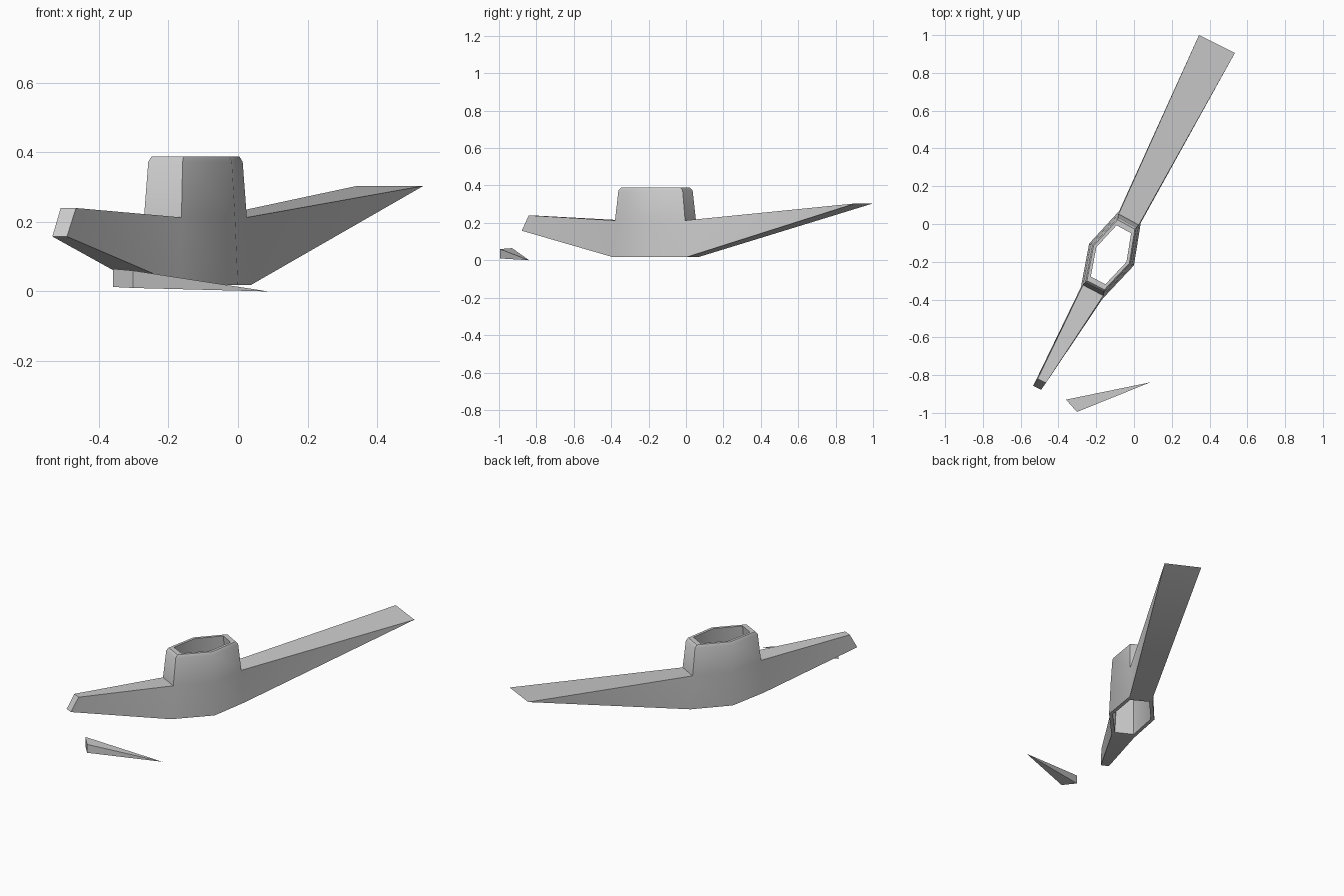
import bpy, bmesh, math
from mathutils import Vector

cube = bpy.data.objects.get("Cube")
if cube:
    bpy.data.objects.remove(cube, do_unlink=True)

steel = bpy.data.materials.new("grey steel")
steel.use_nodes = True
GREY = (0.6, 0.6, 0.6, 1)
steel.diffuse_color = GREY
steel.node_tree.nodes["Principled BSDF"].inputs["Base Color"].default_value = GREY


def finish(bm, name):
    bmesh.ops.recalc_face_normals(bm, faces=bm.faces)
    mesh = bpy.data.meshes.new(name)
    bm.to_mesh(mesh)
    bm.free()
    obj = bpy.data.objects.new(name, mesh)
    bpy.context.collection.objects.link(obj)
    mesh.materials.append(steel)
    bpy.ops.object.select_all(action='DESELECT')
    obj.select_set(True)
    bpy.context.view_layer.objects.active = obj
    bpy.ops.object.shade_smooth_by_angle(angle=math.radians(40))
    return obj


# Pick head: a tapered hexagonal socket with a hollow eye
hexagon = [Vector(p) for p in ((-0.08, 0.06), (0.03, 0), (-0.005, -0.217),
                               (-0.164, -0.386), (-0.275, -0.328), (-0.233, -0.106))]
centre = sum(hexagon, Vector((0, 0))) / 6
bm = bmesh.new()


def ring(scale, z):
    return [bm.verts.new((*(centre + (p - centre) * scale), z)) for p in hexagon]


def bridge(a, b, skip=()):
    for i in range(6):
        if i not in skip:
            j = (i + 1) % 6
            bm.faces.new((a[i], a[j], b[j], b[i]))


base = ring(1.04, 0.018)
shoulder = ring(0.97, 0.213)
collar = ring(0.89, 0.373)
rim = ring(0.83, 0.388)
eye_top = ring(0.70, 0.388)
eye_base = ring(0.87, 0.018)
bridge(base, shoulder, skip=(0, 3))     # both blades grow out of the end sides
bridge(shoulder, collar)
bridge(collar, rim)
bridge(rim, eye_top)
bridge(eye_top, eye_base)
bridge(eye_base, base)

# Broad blade, thinning to a chisel edge
edge_a = bm.verts.new((0.344, 1.0, 0.304))
edge_b = bm.verts.new((0.534, 0.905, 0.304))
bm.faces.new((shoulder[0], shoulder[1], edge_b, edge_a))
bm.faces.new((base[0], base[1], edge_b, edge_a))
bm.faces.new((base[0], shoulder[0], edge_a))
bm.faces.new((base[1], shoulder[1], edge_b))

# Narrow blade with a blunt slanted end
tip = [bm.verts.new(p) for p in ((-0.466, -0.841, 0.24), (-0.51, -0.82, 0.24),
                                 (-0.534, -0.857, 0.158), (-0.492, -0.878, 0.158))]
root = [shoulder[3], shoulder[4], base[4], base[3]]
for i in range(4):
    j = (i + 1) % 4
    bm.faces.new((root[i], root[j], tip[j], tip[i]))
bm.faces.new(tip)
finish(bm, "pick_head")

# Loose wedge, tapering to a point
bm = bmesh.new()
butt = [bm.verts.new(p) for p in ((-0.36, -0.93, 0.065), (-0.302, -0.995, 0.06),
                                  (-0.302, -0.995, 0.01), (-0.36, -0.93, 0.013))]
point = bm.verts.new((0.087, -0.838, 0))
bm.faces.new(butt)
for i in range(4):
    bm.faces.new((butt[i], butt[(i + 1) % 4], point))
finish(bm, "wedge")
